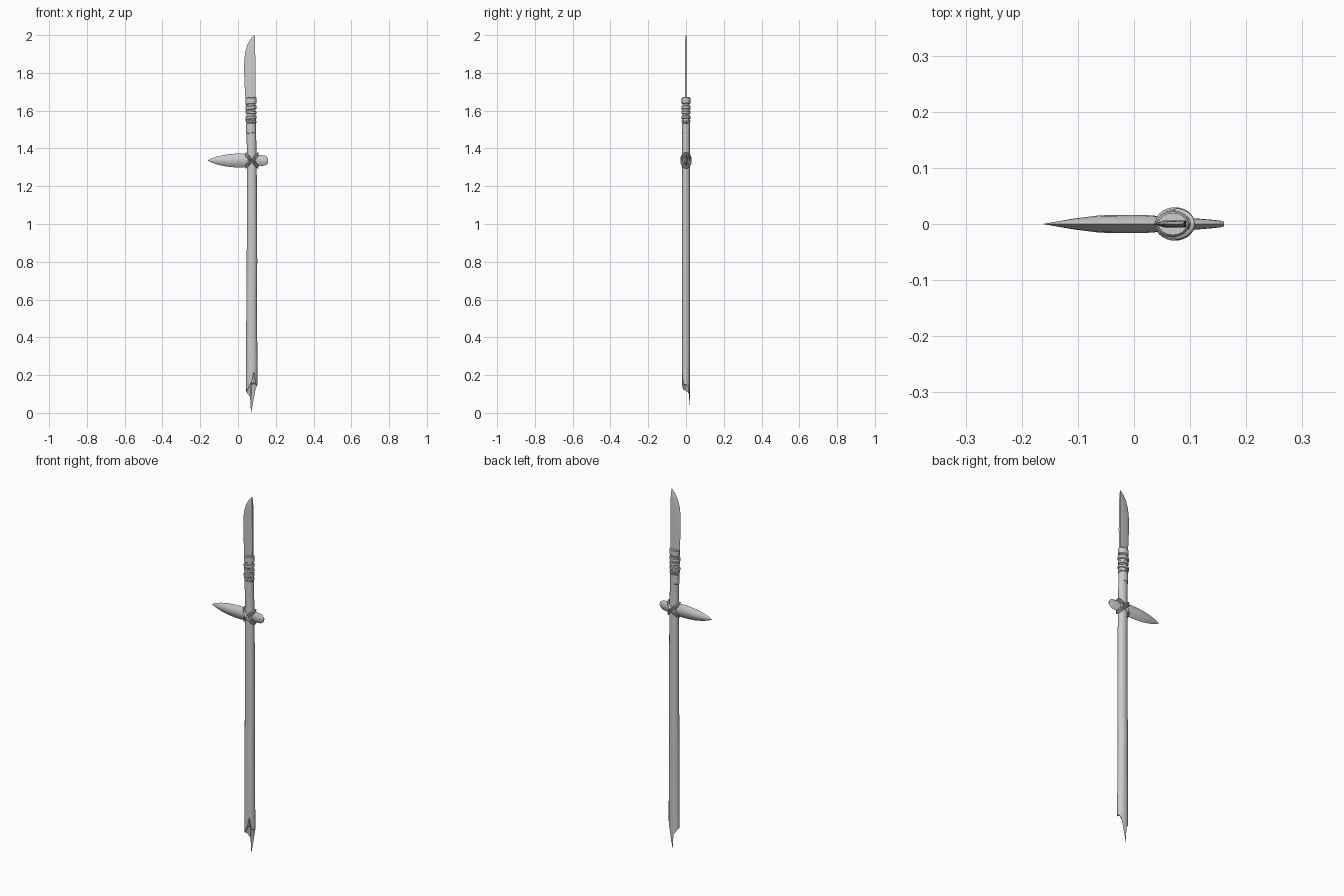
import bpy, math
from mathutils import Vector

if "Cube" in bpy.data.objects:
    bpy.data.objects.remove(bpy.data.objects["Cube"])

TAU = math.tau


def finish(name, verts, faces, angle=35):
    me = bpy.data.meshes.new(name)
    me.from_pydata([tuple(v) for v in verts], [], faces)
    ob = bpy.data.objects.new(name, me)
    bpy.context.collection.objects.link(ob)
    bpy.ops.object.select_all(action='DESELECT')
    ob.select_set(True)
    bpy.context.view_layer.objects.active = ob
    bpy.ops.object.mode_set(mode='EDIT')
    bpy.ops.mesh.select_all(action='SELECT')
    bpy.ops.mesh.remove_doubles(threshold=0.00001)
    bpy.ops.mesh.normals_make_consistent(inside=False)
    bpy.ops.object.mode_set(mode='OBJECT')
    bpy.ops.object.shade_smooth_by_angle(angle=math.radians(angle))
    return ob


def loft(name, rings, closed=False, angle=35):
    """Skin a list of equal-sized rings; cap the ends unless the loft is a closed loop."""
    n, m = len(rings[0]), len(rings)
    verts = [v for r in rings for v in r]
    faces = []
    for i in range(m if closed else m - 1):
        a, b = i * n, ((i + 1) % m) * n
        faces += [(a + j, a + (j + 1) % n, b + (j + 1) % n, b + j) for j in range(n)]
    if not closed:
        for start, ring in ((0, rings[0]), ((m - 1) * n, rings[-1])):
            c = sum((Vector(v) for v in ring), Vector()) / n
            verts.append(c)
            faces += [(start + j, start + (j + 1) % n, len(verts) - 1) for j in range(n)]
    return finish(name, verts, faces, angle)


def oval(z, cx, rx, ry, n=16, tilt=0.0):
    return [(cx + rx * math.cos(TAU * j / n), ry * math.sin(TAU * j / n),
             z + tilt * math.cos(TAU * j / n)) for j in range(n)]


# Wooden shaft: slightly crooked, with a splintered lower end
splinter = [.15, .145, .13, .06, 0, .08, .10, .112, .115,
            .12, .125, .145, .165, .22, .15, .15]
shaft = [(.25, .073, .030, .022), (.6, .072, .028, .022), (.8, .074, .028, .022),
         (1.0, .074, .027, .022), (1.3, .073, .026, .021), (1.48, .071, .025, .020),
         (1.655, .068, .024, .019)]
foot = [(x, y, splinter[j]) for j, (x, y, z) in enumerate(oval(0, .073, .030, .022))]
foot[4] = (.069, .019, 0)
foot[3] = (.079, .019, .05)
foot[5] = (.064, .019, .085)
core = [(.073 + (x - .073) * .5, .004 + y * .45, max(z, .14) + .01) for x, y, z in foot]
loft("shaft", [core, foot] + [oval(*s) for s in shaft])

# Single-edged blade: thin cutting edge on the left, flat spine on the right
rows = [(1.60, .043, .091, .006), (1.68, .038, .092, .006), (1.78, .033, .093, .006),
        (1.86, .033, .092, .006), (1.91, .038, .091, .0055), (1.95, .050, .091, .005),
        (1.98, .067, .090, .004), (2.00, .086, .088, .001)]
blade = []
for z, xl, xr, t in rows:
    xm = xl + (xr - xl) * .35
    blade.append([(xl, 0, z), (xm, -t, z), (xr, -t, z), (xr, t, z), (xm, t, z)])
loft("blade", blade, angle=25)

# Binding that holds the blade: one long sleeve and separate bands
bands = [("blade_collar", 1.635, 1.67, .0285, .0225, .002),
         ("binding_sleeve", 1.48, 1.535, .0265, .0215, .001),
         ("binding_band", 1.537, 1.55, .0290, .0235, -.004),
         ("binding_band", 1.555, 1.572, .0300, .0240, .003),
         ("binding_band", 1.583, 1.600, .0285, .0230, -.002),
         ("binding_band", 1.606, 1.626, .0300, .0240, .003)]
for name, z0, z1, rx, ry, tilt in bands:
    e = .003
    cx = .069
    loft(name, [oval(z0, cx, rx - e, ry - e, tilt=tilt), oval(z0 + e, cx, rx, ry, tilt=tilt),
                oval(z1 - e, cx, rx, ry, tilt=tilt), oval(z1, cx, rx - e, ry - e, tilt=tilt)])

# Cross spike: pointed lens-section bar driven through the shaft
bar = [(-.16, .001, .0005), (-.14, .011, .004), (-.105, .023, .010), (-.06, .032, .0155),
       (-.02, .036, .016), (.02, .037, .016), (.06, .033, .013), (.105, .030, .0105),
       (.14, .027, .0075), (.153, .020, .006), (.16, .010, .004)]
spike = []
for x, hz, hy in bar:
    c = [1, .66, .33, 0, -.33, -.66]
    half = [(hy * (1 - k * k), hz * k) for k in c]
    spike.append([(x, y, 1.336 + z) for y, z in half] +
                 [(x, -y, 1.336 - z) for y, z in half])
loft("cross_spike", spike)

# Crossed cords lashing the spike to the shaft
for side in (-1, 1):
    for k in (-1, 0, 1):
        rings = []
        r = .0042
        for i in range(28):
            a = TAU * i / 28
            out = Vector((math.cos(a), math.sin(a), 0))
            base = Vector((.073 + .0315 * out.x, (.0255 - .0008 * (side + 1)) * out.y,
                           1.336 + side * .031 * out.x + k * .0075))
            rings.append([base + out * r * math.cos(TAU * j / 6)
                          + Vector((0, 0, r * 1.1 * math.sin(TAU * j / 6))) for j in range(6)])
        loft("lashing_cord", rings, closed=True, angle=65)
